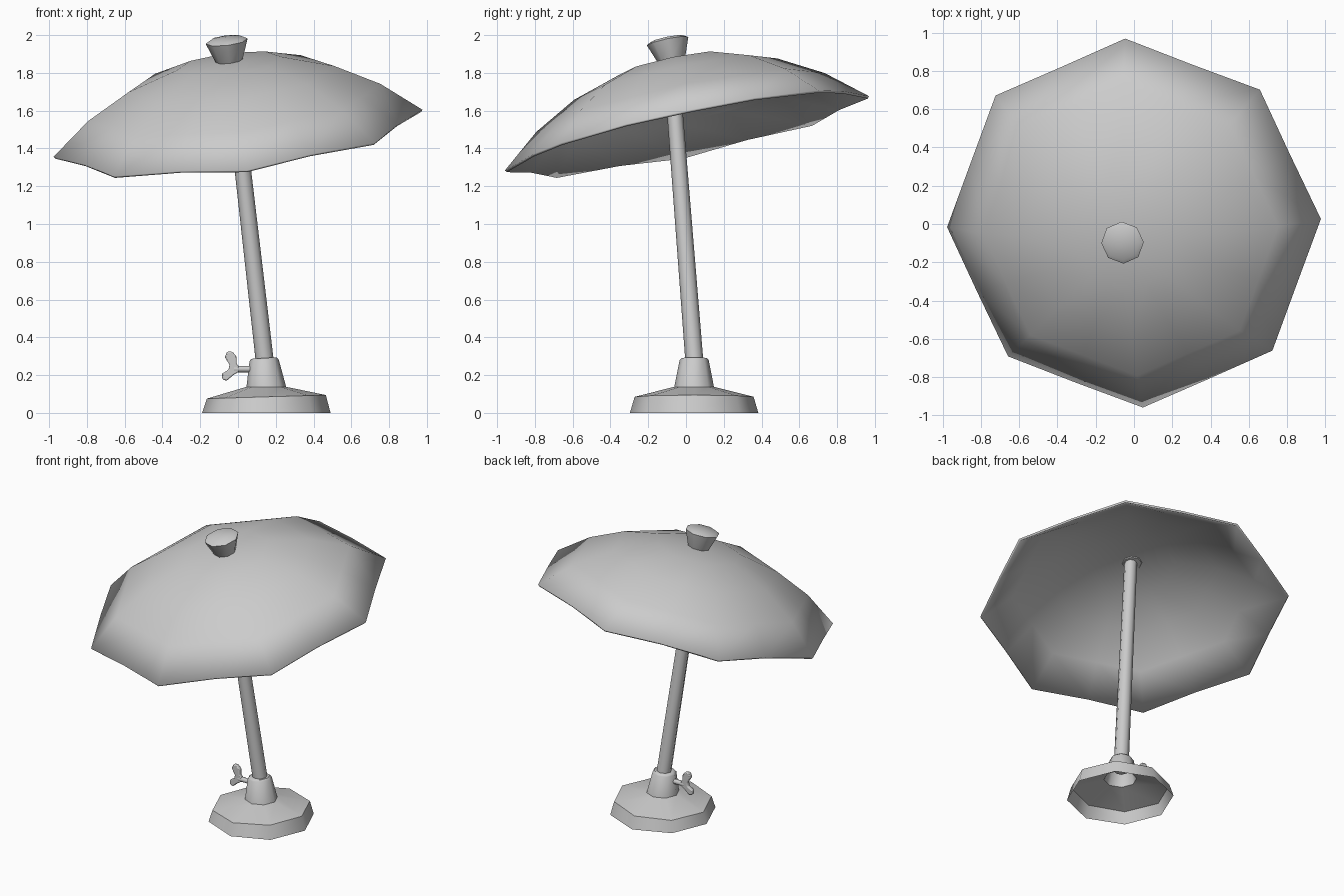
import bpy, bmesh, math
from mathutils import Vector, Matrix

if "Cube" in bpy.data.objects:
    bpy.data.objects.remove(bpy.data.objects["Cube"])

UP = Vector((0, 0, 1))


def finish(name, bm, angle, matrix=None, recalc=True):
    if recalc:
        bmesh.ops.recalc_face_normals(bm, faces=bm.faces)
    if matrix is not None:
        bm.transform(matrix)
    mesh = bpy.data.meshes.new(name)
    bm.to_mesh(mesh)
    bm.free()
    ob = bpy.data.objects.new(name, mesh)
    bpy.context.collection.objects.link(ob)
    bpy.ops.object.select_all(action='DESELECT')
    ob.select_set(True)
    bpy.context.view_layer.objects.active = ob
    bpy.ops.object.shade_smooth_by_angle(angle=math.radians(angle))
    return ob


def lathe(profile, sides=8, tweak=None):
    """Revolve (radius, height) points, radius 0 closes to a point."""
    bm = bmesh.new()
    rings = []
    for k, (r, h) in enumerate(profile):
        ring = []
        for i in range(1 if r == 0 else sides):
            a = 2 * math.pi * i / sides
            p = Vector((r * math.cos(a), r * math.sin(a), h))
            ring.append(bm.verts.new(tweak(p, k, i) if tweak else p))
        rings.append(ring)
    for a, b in zip(rings, rings[1:]):
        for i in range(sides):
            quad = []
            for v in (a[i % len(a)], a[(i + 1) % len(a)],
                      b[(i + 1) % len(b)], b[i % len(b)]):
                if v not in quad:
                    quad.append(v)
            bm.faces.new(quad)
    return bm


def aim(origin, axis, yaw=0):
    q = UP.rotation_difference(Vector(axis))
    return (Matrix.Translation(origin) @ q.to_matrix().to_4x4()
            @ Matrix.Rotation(math.radians(yaw), 4, 'Z'))


canopy_frame = aim((0, 0.005, 1.48), (-0.123, -0.21, 1), 2)


# Canopy: eight flat panels, hem slightly raised between the ribs
def panel(p, ring, i):
    if i % 2:
        f = math.cos(math.pi / 8)
        p.x *= f
        p.y *= f
        if ring == 0:
            p.z += 0.012
    return p


bm = lathe([(0.985, 0), (0.78, 0.168), (0.55, 0.295), (0.28, 0.38), (0, 0.40)], 16, panel)
canopy = finish("canopy", bm, 60, canopy_frame)
shell = canopy.modifiers.new("thickness", 'SOLIDIFY')
shell.thickness = 0.014
shell.offset = -1

# Finial on the canopy axis
bm = lathe([(0, 0.375), (0.06, 0.375), (0.074, 0.40), (0.112, 0.502), (0.09, 0.515), (0, 0.522)])
finish("finial", bm, 50, canopy_frame)

# Leaning pole
foot, tip = Vector((0.15, 0.05, 0.20)), Vector((-0.04, -0.08, 1.86))
bm = lathe([(0, 0), (0.048, 0), (0.041, (tip - foot).length), (0, (tip - foot).length)])
finish("pole", bm, 50, aim(foot, tip - foot))


# Base with collar: open underneath, top edge slightly sloping
def slope(p, ring, i):
    if ring == 1:
        p.z += 0.03 * p.x
    elif ring >= 3:
        p.x -= 0.012
        p.z += 0.06 * p.x
    return p


bm = lathe([(0.34, 0), (0.315, 0.085), (0.105, 0.138), (0.077, 0.28), (0.066, 0.291), (0.042, 0.29)],
           8, slope)
finish("base", bm, 50, Matrix.Translation((0.15, 0.043, 0)))

# Clamp screw
bm = lathe([(0, 0), (0.017, 0), (0.017, 0.10), (0, 0.10)])
finish("clamp_screw", bm, 50, aim((0.08, 0.04, 0.232), (-1, 0, 0)))

# Wing grip
outline = [(0.005, 0.245), (-0.008, 0.262), (-0.008, 0.30), (-0.03, 0.324), (-0.058, 0.324),
           (-0.07, 0.295), (-0.045, 0.255), (-0.05, 0.228), (-0.085, 0.208), (-0.083, 0.178),
           (-0.06, 0.17), (-0.025, 0.20), (0.005, 0.218)]
bm = bmesh.new()
face = bm.faces.new([bm.verts.new((x, 0.026, z)) for x, z in outline])
out = bmesh.ops.extrude_face_region(bm, geom=[face])
bmesh.ops.translate(bm, vec=(0, 0.028, 0),
                    verts=[v for v in out["geom"] if isinstance(v, bmesh.types.BMVert)])
grip = finish("wing_grip", bm, 50)
bevel = grip.modifiers.new("soft_edges", 'BEVEL')
bevel.width = 0.006
bevel.segments = 2
